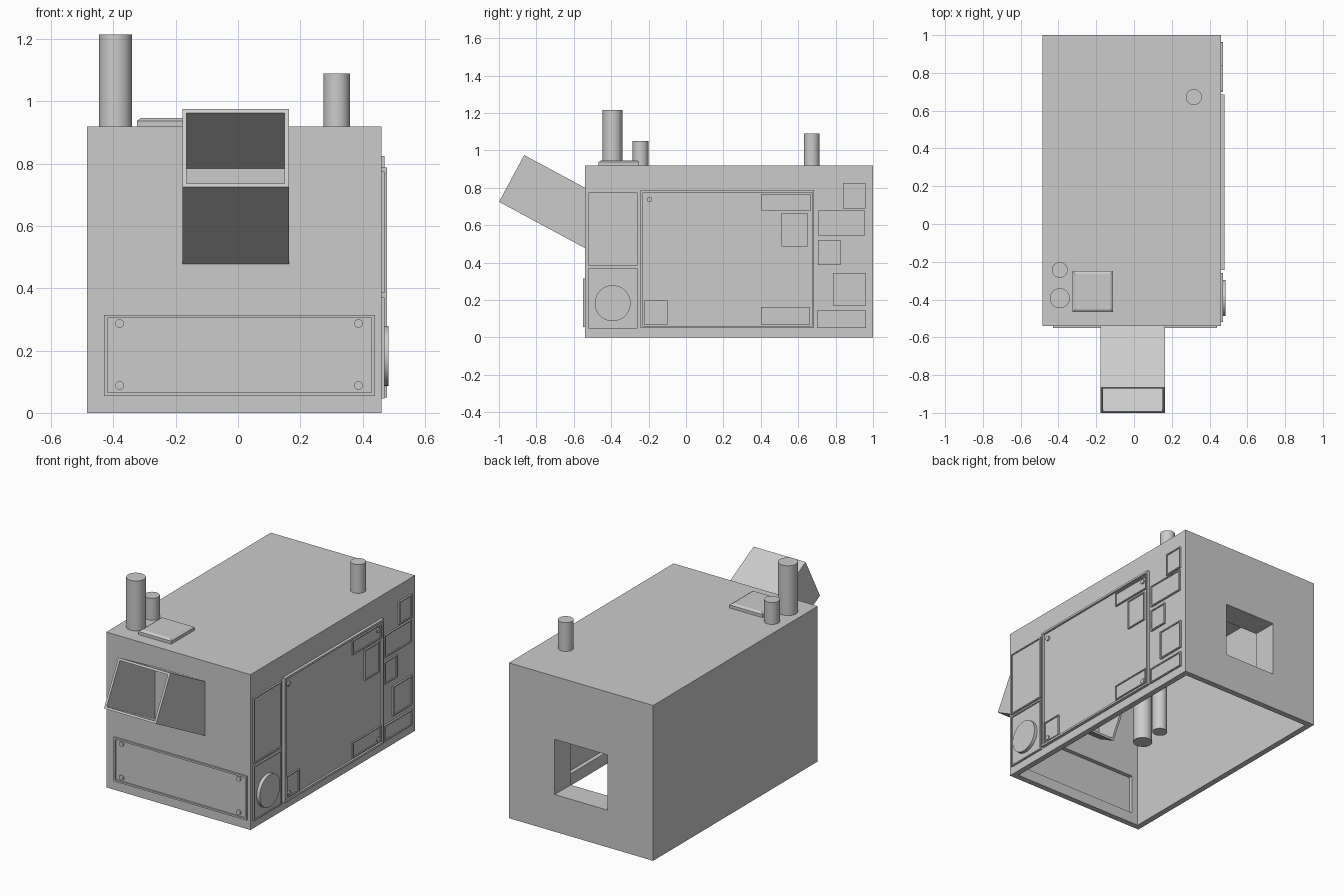
import bpy, bmesh, math
from mathutils import Matrix, Vector

if "Cube" in bpy.data.objects:
    bpy.data.objects.remove(bpy.data.objects["Cube"])

gray = bpy.data.materials.new("matte_gray")
gray.diffuse_color = (0.6, 0.6, 0.6, 1)
gray.use_nodes = True
gray.node_tree.nodes["Principled BSDF"].inputs["Base Color"].default_value = gray.diffuse_color


def finish(name, bm, matrix=None, smooth=False):
    if matrix is not None:
        bm.transform(matrix)
    bmesh.ops.recalc_face_normals(bm, faces=bm.faces)
    me = bpy.data.meshes.new(name)
    bm.to_mesh(me)
    bm.free()
    ob = bpy.data.objects.new(name, me)
    bpy.context.collection.objects.link(ob)
    me.materials.append(gray)
    if smooth:
        bpy.context.view_layer.objects.active = ob
        ob.select_set(True)
        bpy.ops.object.shade_smooth_by_angle()
        ob.select_set(False)
    return ob


def box_bm(lo, hi):
    bm = bmesh.new()
    bmesh.ops.create_cube(bm, size=1)
    lo, hi = Vector(lo), Vector(hi)
    for v in bm.verts:
        v.co = Vector([(lo[i] + hi[i]) / 2 + v.co[i] * (hi[i] - lo[i]) for i in range(3)])
    return bm


def box(name, lo, hi):
    return finish(name, box_bm(lo, hi))


def cylinder(name, center, r, depth, axis="Z", segs=32):
    bm = bmesh.new()
    bmesh.ops.create_cone(bm, cap_ends=True, segments=segs, radius1=r, radius2=r, depth=depth)
    turn = {"Z": Matrix(), "X": Matrix.Rotation(math.pi / 2, 4, "Y"),
            "Y": Matrix.Rotation(math.pi / 2, 4, "X")}[axis]
    return finish(name, bm, Matrix.Translation(center) @ turn, True)


def panel(name, lo, hi, direction, rim=0.01, drop=0.006):
    """Thin plate with a raised rim on the face looking along direction."""
    bm = box_bm(lo, hi)
    bm.normal_update()
    face = max(bm.faces, key=lambda f: f.normal.dot(Vector(direction)))
    bmesh.ops.inset_region(bm, faces=[face], thickness=rim)
    ring = bmesh.ops.extrude_discrete_faces(bm, faces=[face])["faces"][0]
    for v in ring.verts:
        v.co -= Vector(direction) * drop
    return finish(name, bm)


def tube(name, w, h, length, wall, matrix):
    """Open rectangular duct running along local y from 0 to length."""
    bm = bmesh.new()
    rings = []
    for y in (0, length):
        for t in (0, wall):
            rings.append([bm.verts.new((sx * (w / 2 - t), y, sz * (h / 2 - t)))
                          for sx, sz in ((-1, -1), (1, -1), (1, 1), (-1, 1))])
    for a, b in ((0, 1), (1, 3), (3, 2), (2, 0)):
        for i in range(4):
            j = (i + 1) % 4
            bm.faces.new((rings[a][i], rings[a][j], rings[b][j], rings[b][i]))
    return finish(name, bm, matrix)


# hollow housing, open underneath
L, R, F, B, H, T = -0.485, 0.46, -0.54, 1.0, 0.92, 0.035
housing = box("housing", (L, F, 0), (R, B, H))
cuts = [
    box("cavity_cutter", (L + T, F + T, -0.1), (R - T, B - T, H - T)),
    box("rear_window_cutter", (-0.185, B - 0.1, 0.22), (0.16, B + 0.1, 0.547)),
    box("front_panel_cutter", (-0.41, F - 0.1, 0.065), (0.42, F + 0.1, 0.305)),
    box("side_panel_cutter", (R - 0.1, -0.22, 0.07), (R + 0.1, 0.66, 0.765)),
]
for c in cuts:
    m = housing.modifiers.new(c.name, "BOOLEAN")
    m.operation, m.solver, m.object = "DIFFERENCE", "EXACT", c
    c.hide_render = True
    c.hide_set(True)

# sleeve behind the rear window
tube("rear_window_sleeve", 0.365, 0.347, 0.115, 0.01,
     Matrix.Translation((-0.0125, B - T - 0.115, 0.3835)))

# slanted intake duct, passing into the housing
tilt = -math.atan2(0.25, 0.465)
tube("intake_duct", 0.341, 0.284, 0.69, 0.013,
     Matrix.Translation((-0.0075, -0.9325, 0.85)) @ Matrix.Rotation(tilt, 4, "X"))

# exhaust pipes
for name, x, y, r, top in (("tall_pipe", -0.393, -0.393, 0.053, 1.215),
                           ("short_pipe", -0.393, -0.243, 0.042, 1.05),
                           ("rear_pipe", 0.317, 0.672, 0.042, 1.09)):
    cylinder(name, (x, y, (0.47 + top) / 2), r, top - 0.47)

# roof hatch with tapered lid
bm = box_bm((-0.325, -0.467, H - 0.01), (-0.11, -0.25, 0.938))
bm.normal_update()
lid = max(bm.faces, key=lambda f: f.normal.z)
bmesh.ops.inset_region(bm, faces=[lid], thickness=0.02, depth=0.009)
finish("roof_hatch", bm)

# front access panel and bolts
panel("front_panel", (-0.43, F - 0.01, 0.055), (0.44, F + 0.01, 0.315), (0, -1, 0), 0.015, 0.008)
for x in (-0.38, 0.387):
    for z in (0.088, 0.287):
        cylinder("front_bolt", (x, F - 0.005, z), 0.014, 0.012, "Y", 16)

# main side door with bolts
panel("side_door", (R - 0.01, -0.243, 0.05), (R + 0.018, 0.685, 0.788), (1, 0, 0), 0.017, 0.012)
for y in (-0.195, 0.638):
    for z in (0.09, 0.737):
        cylinder("door_bolt", (R + 0.01, y, z), 0.014, 0.012, "X", 16)

# small plates on the door: y0, z0, y1, z1
for y0, z0, y1, z1 in ((0.51, 0.485, 0.65, 0.665), (0.40, 0.68, 0.667, 0.765),
                       (0.40, 0.07, 0.663, 0.163), (-0.223, 0.067, -0.10, 0.198)):
    panel("door_plate", (R, y0, z0), (R + 0.015, y1, z1), (1, 0, 0), 0.009)

# side plates ahead of and behind the door
for y0, z0, y1, z1 in ((-0.52, 0.385, -0.26, 0.775), (-0.52, 0.047, -0.26, 0.37),
                       (0.84, 0.69, 0.96, 0.825), (0.705, 0.545, 0.957, 0.678),
                       (0.705, 0.387, 0.825, 0.52), (0.785, 0.17, 0.963, 0.345),
                       (0.70, 0.05, 0.963, 0.143)):
    panel("side_plate", (R - 0.01, y0, z0), (R + 0.01, y1, z1), (1, 0, 0))

# round cover
cylinder("round_cover", (R + 0.012, -0.392, 0.183), 0.096, 0.024, "X", 48)
